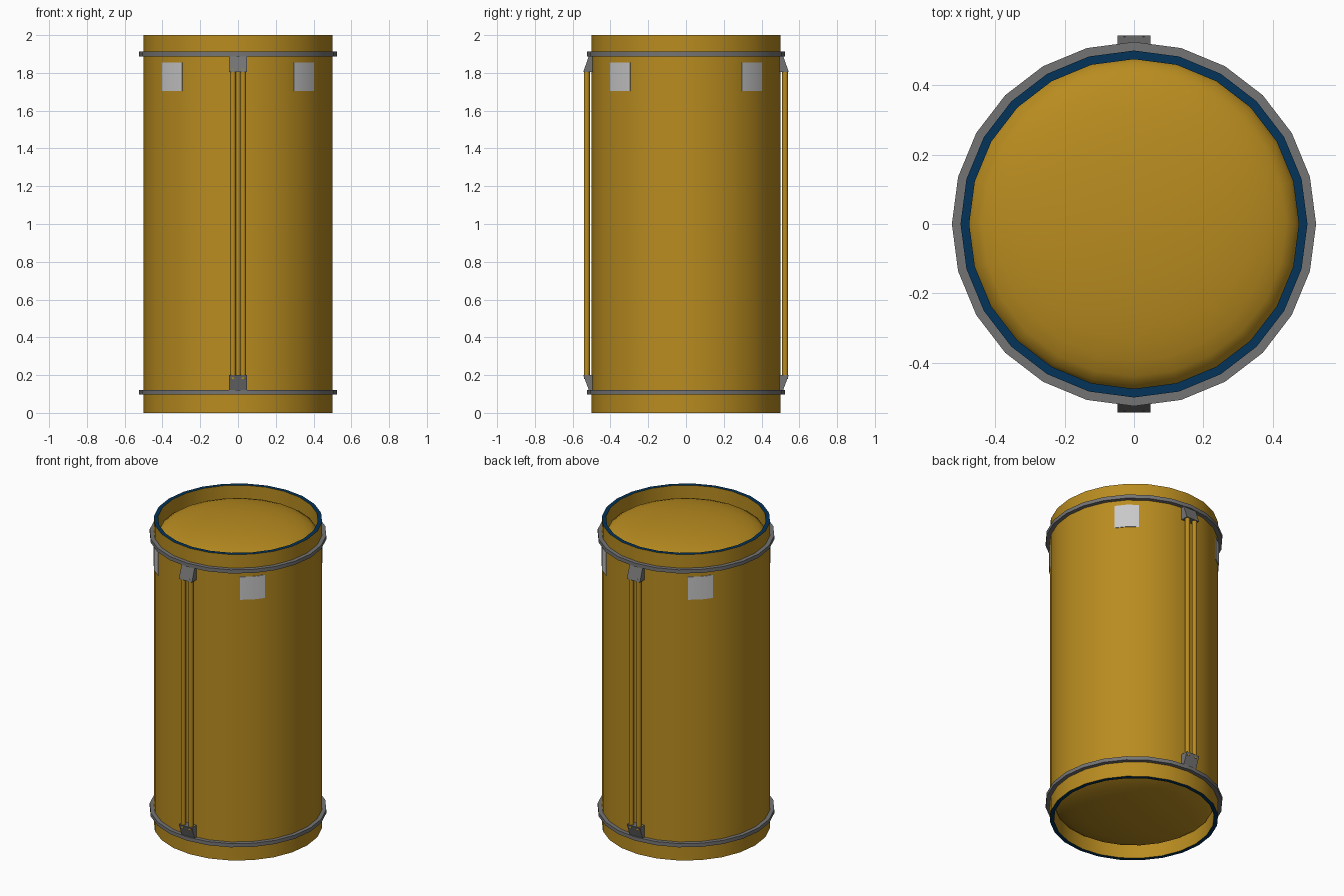
import bpy, bmesh, math
from mathutils import Matrix

if "Cube" in bpy.data.objects:
    bpy.data.objects.remove(bpy.data.objects["Cube"])

SIDES = 24


def mat(name, r, g, b):
    m = bpy.data.materials.new(name)
    m.diffuse_color = (r, g, b, 1)
    m.use_nodes = True
    m.node_tree.nodes["Principled BSDF"].inputs["Base Color"].default_value = m.diffuse_color
    return m


gold = mat("gold", 0.485, 0.262, 0.014)
grey = mat("mid_grey", 0.175, 0.175, 0.175)
light = mat("light_grey", 0.58, 0.58, 0.59)
blue = mat("dark_blue", 0.001, 0.033, 0.10)


def make(name, bm, mats, smooth=True):
    bmesh.ops.remove_doubles(bm, verts=bm.verts, dist=1e-5)
    bmesh.ops.recalc_face_normals(bm, faces=bm.faces)
    me = bpy.data.meshes.new(name)
    bm.to_mesh(me)
    bm.free()
    ob = bpy.data.objects.new(name, me)
    bpy.context.collection.objects.link(ob)
    for m in mats:
        me.materials.append(m)
    if smooth:
        bpy.context.view_layer.objects.active = ob
        ob.select_set(True)
        bpy.ops.object.shade_smooth_by_angle(angle=math.radians(35))
        ob.select_set(False)
    return ob


def lathe(profile, closed=False):
    """Spin (radius, z) points around the z axis."""
    bm = bmesh.new()
    vs = [bm.verts.new((r, 0, z)) for r, z in profile]
    es = [bm.edges.new(p) for p in zip(vs, vs[1:])]
    if closed:
        es.append(bm.edges.new((vs[-1], vs[0])))
    bmesh.ops.spin(bm, geom=vs + es, axis=(0, 0, 1), cent=(0, 0, 0),
                   angle=math.tau, steps=SIDES)
    return bm


# Tank body: domed recessed ends, open rims (blue flat faces), outer wall
half = [(0.475 * math.sin(a), 1.895 + 0.10 * math.cos(a))
        for a in (math.pi / 2 * i / 8 for i in range(9))]
half += [(0.475, 2.0), (0.5, 2.0)]
bm = lathe(half + [(r, 2 - z) for r, z in reversed(half)])
for f in bm.faces:
    zs = [v.co.z for v in f.verts]
    if min(zs) > 1.9999 or max(zs) < 0.0001:
        f.material_index = 1
make("tank_body", bm, [gold, blue])

# Hoops near both ends
for name, z in (("lower_hoop", 0.11), ("upper_hoop", 1.90)):
    make(name, lathe([(0.49, z - 0.012), (0.525, z - 0.012),
                      (0.525, z + 0.012), (0.49, z + 0.012)], True), [grey])


def bracket(name, z_hoop, z_in, turn):
    """Wedge block that tapers toward the hoop."""
    prof = [(-0.48, z_hoop), (-0.515, z_hoop), (-0.544, z_in), (-0.48, z_in)]
    bm = bmesh.new()
    f = bm.faces.new([bm.verts.new((-0.047, y, z)) for y, z in prof])
    ext = bmesh.ops.extrude_face_region(bm, geom=[f])["geom"]
    bmesh.ops.translate(bm, vec=(0.094, 0, 0),
                        verts=[g for g in ext if isinstance(g, bmesh.types.BMVert)])
    bm.transform(turn)
    make(name, bm, [grey], False)


# Paired pipe runs with end brackets, front and back
for side, ang in (("front", 0), ("back", math.pi)):
    turn = Matrix.Rotation(ang, 4, 'Z')
    bracket(side + "_upper_bracket", 1.888, 1.805, turn)
    bracket(side + "_lower_bracket", 0.122, 0.20, turn)
    bm = bmesh.new()
    for x in (-0.027, 0.027):
        bmesh.ops.create_cone(bm, cap_ends=True, segments=12, radius1=0.0155,
                              radius2=0.0155, depth=1.64,
                              matrix=turn @ Matrix.Translation((x, -0.525, 1.0)))
    make(side + "_pipes", bm, [gold])

# Label plates on the four diagonals
for i in range(4):
    bm = bmesh.new()
    c = math.pi / 4 + i * math.pi / 2
    cols = []
    for d in (-8.5, 0, 8.5):
        a = c + math.radians(d)
        r = 0.504 if d == 0 else 0.500
        cols.append([bm.verts.new((q * math.cos(a), q * math.sin(a), z))
                     for q, z in ((r - 0.008, 1.705), (r, 1.705),
                                  (r, 1.855), (r - 0.008, 1.855))])
    for a, b in zip(cols, cols[1:]):
        for k in range(4):
            n = (k + 1) % 4
            bm.faces.new((a[k], a[n], b[n], b[k]))
    bm.faces.new(cols[0])
    bm.faces.new(cols[-1])
    make("plate_%d" % (i + 1), bm, [light])
